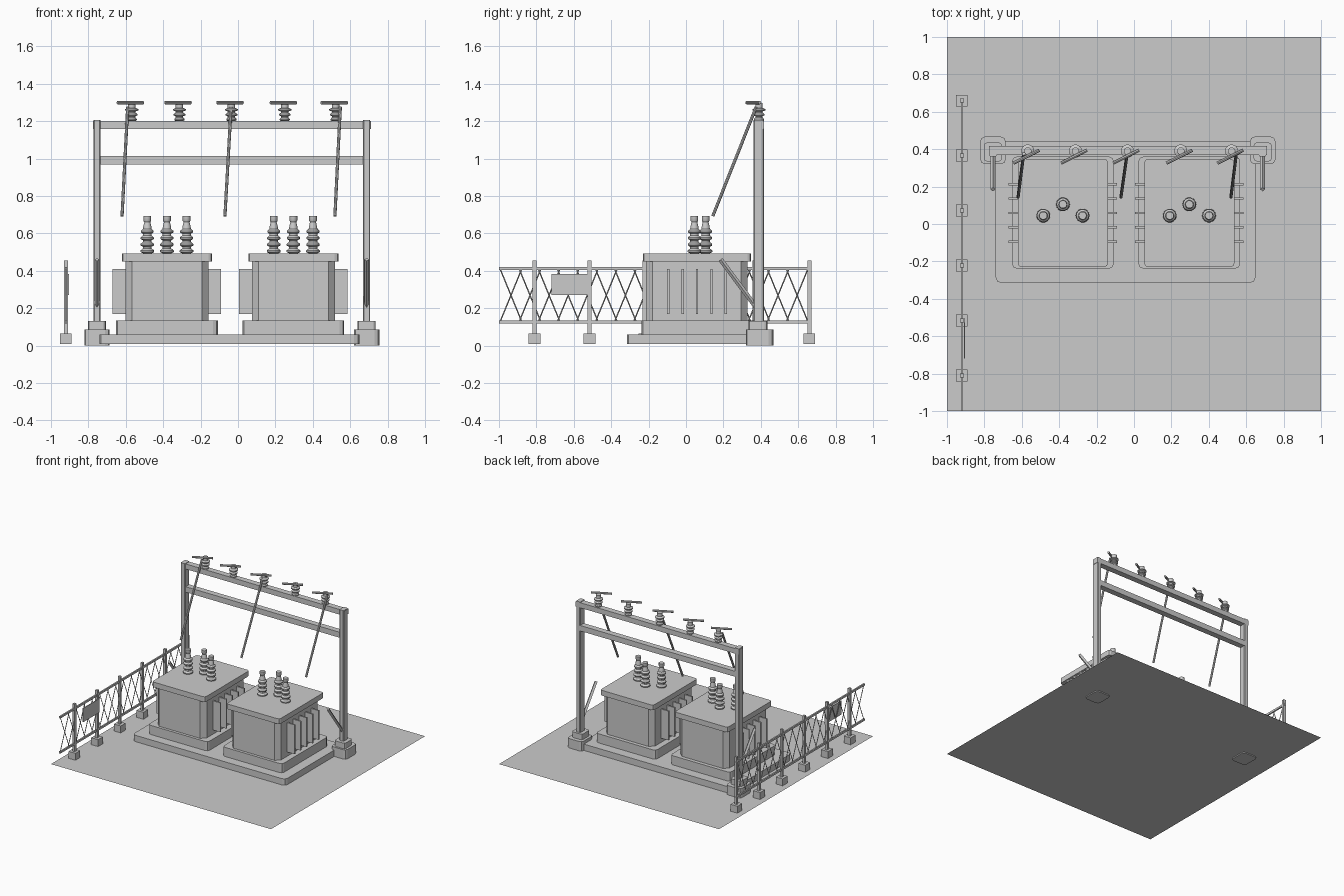
import bpy, bmesh, math
from mathutils import Vector

cube = bpy.data.objects.get("Cube")
if cube:
    bpy.data.objects.remove(cube, do_unlink=True)

GREY = bpy.data.materials.new("plain grey")
GREY.use_nodes = True
GREY.diffuse_color = (0.6, 0.6, 0.6, 1)
GREY.node_tree.nodes["Principled BSDF"].inputs["Base Color"].default_value = (0.6, 0.6, 0.6, 1)


def finish(bm, name):
    mesh = bpy.data.meshes.new(name)
    bmesh.ops.recalc_face_normals(bm, faces=bm.faces)
    bm.to_mesh(mesh)
    bm.free()
    mesh.materials.append(GREY)
    obj = bpy.data.objects.new(name, mesh)
    bpy.context.collection.objects.link(obj)
    return obj


def box(name, x, y, z, corner=0, segments=2):
    """Box from (min, max) ranges, with optional rounded upright edges."""
    bm = bmesh.new()
    bmesh.ops.create_cube(bm, size=1)
    for v in bm.verts:
        v.co = [lo + (c + 0.5) * (hi - lo) for c, (lo, hi) in zip(v.co, (x, y, z))]
    if corner:
        upright = [e for e in bm.edges if abs(e.verts[0].co.z - e.verts[1].co.z) > 1e-5]
        bmesh.ops.bevel(bm, geom=upright, offset=corner, segments=segments,
                        profile=0.5, affect='EDGES')
    return finish(bm, name)


def around(c, half):
    return (c - half, c + half)


def bar(name, a, b, radius, sides=8):
    """Straight rod between two points."""
    a, b = Vector(a), Vector(b)
    bm = bmesh.new()
    bmesh.ops.create_cone(bm, cap_ends=True, segments=sides, radius1=radius,
                          radius2=radius, depth=(b - a).length)
    turn = (b - a).to_track_quat('Z', 'Y')
    for v in bm.verts:
        v.co = turn @ v.co + (a + b) / 2
    return finish(bm, name)


def lathe(name, centre, profile, sides=14):
    """Turn a (radius, height) profile about an upright axis."""
    bm = bmesh.new()
    rings = []
    for r, z in profile:
        rings.append([bm.verts.new((centre[0] + r * math.cos(math.tau * i / sides),
                                    centre[1] + r * math.sin(math.tau * i / sides), z))
                      for i in range(sides)])
    for low, high in zip(rings, rings[1:]):
        for i in range(sides):
            j = (i + 1) % sides
            bm.faces.new((low[i], low[j], high[j], high[i]))
    bm.faces.new(rings[0])
    bm.faces.new(rings[-1])
    obj = finish(bm, name)
    for p in obj.data.polygons:
        p.use_smooth = len(p.vertices) == 4
    obj.data.set_sharp_from_angle(angle=math.radians(35))
    return obj


def sheds(z0, step, core, radii):
    """Profile of stacked insulator discs."""
    points = []
    for i, r in enumerate(radii):
        z = z0 + i * step
        points += [(core, z), (r, z + step * 0.2), (r, z + step * 0.45), (core, z + step * 0.75)]
    return points


# Ground sheet and shared concrete plinth
bm = bmesh.new()
bmesh.ops.create_grid(bm, x_segments=1, y_segments=1, size=1)
bmesh.ops.translate(bm, verts=bm.verts, vec=(0, 0, 0.008))
finish(bm, "ground_sheet")
box("plinth", (-0.74, 0.65), (-0.315, 0.44), (0.008, 0.06), 0.03)

# Two transformers
for side, cx in (("right", -0.38), ("left", 0.296)):
    n = side + "_transformer_"
    box(n + "base", around(cx, 0.272), (-0.238, 0.36), (0.06, 0.135), 0.025)
    box(n + "tank", around(cx, 0.222), (-0.215, 0.33), (0.135, 0.45), 0.035, 1)
    box(n + "lid", around(cx, 0.241), (-0.23, 0.348), (0.45, 0.493), 0.02)
    for i in range(5):
        y = -0.095 + i * 0.077
        for s in (-1, 1):
            box(n + "cooling_fin", sorted((cx + s * 0.2, cx + s * 0.29)),
                around(y, 0.006), (0.17, 0.41))
    for dx, y in ((-0.105, 0.045), (0, 0.105), (0.105, 0.045)):
        profile = sheds(0.493, 0.035, 0.023, [0.037, 0.036, 0.035, 0.034])
        profile += [(0.022, 0.635), (0.016, 0.66), (0.021, 0.668), (0.021, 0.692)]
        lathe(n + "bushing", (cx + dx, y), profile)

# Gantry: footings, posts, braces and cross beams
for side, x in (("right", -0.754), ("left", 0.688)):
    box(side + "_footing", around(x, 0.068), (0.32, 0.467), (0, 0.085), 0.025)
    box(side + "_footing_cap", around(x, 0.048), (0.335, 0.435), (0.085, 0.131), 0.015)
    box(side + "_post", around(x, 0.019), (0.36, 0.418), (0.131, 1.205), 0.005, 1)
    bar(side + "_brace", (x, 0.185, 0.46), (x, 0.375, 0.205), 0.013, 4)
box("upper_beam", (-0.775, 0.71), (0.37, 0.418), (1.158, 1.2))
box("lower_beam", (-0.74, 0.675), (0.37, 0.418), (0.968, 1.013))

# Insulators with switch arms on the upper beam
for x in (-0.568, -0.313, -0.035, 0.25, 0.522):
    profile = [(0.015, 1.185), (0.015, 1.2)]
    profile += sheds(1.2, 0.026, 0.02, [0.027, 0.031, 0.035])
    profile += [(0.02, 1.28), (0.02, 1.297)]
    lathe("beam_insulator", (x, 0.39), profile)
    bar("switch_arm", (x - 0.077, 0.325, 1.299), (x + 0.062, 0.395, 1.299), 0.009)

# Hanging conductors
for top, bottom in ((-0.59, -0.62), (-0.037, -0.07), (0.547, 0.518)):
    bar("hanging_conductor", (top, 0.375, 1.275), (bottom, 0.143, 0.692), 0.0085)

# Fence along the right edge
FX = -0.92
for i in range(6):
    y = 0.66 - i * 0.294
    box("fence_footing", around(FX, 0.031), around(y, 0.031), (0.008, 0.065))
    box("fence_post", around(FX, 0.01), around(y, 0.01), (0.065, 0.455))
for z in (0.125, 0.413):
    box("fence_rail", around(FX, 0.006), (-1, 0.672), around(z, 0.008))
for i in range(16):
    y = -0.995 + i * 0.102
    for z0, z1 in ((0.125, 0.413), (0.413, 0.125)):
        bar("fence_wire", (FX, y, z0), (FX, y + 0.118, z1), 0.0035, 4)
box("warning_plate", (-0.91, -0.904), (-0.72, -0.505), (0.27, 0.383))
